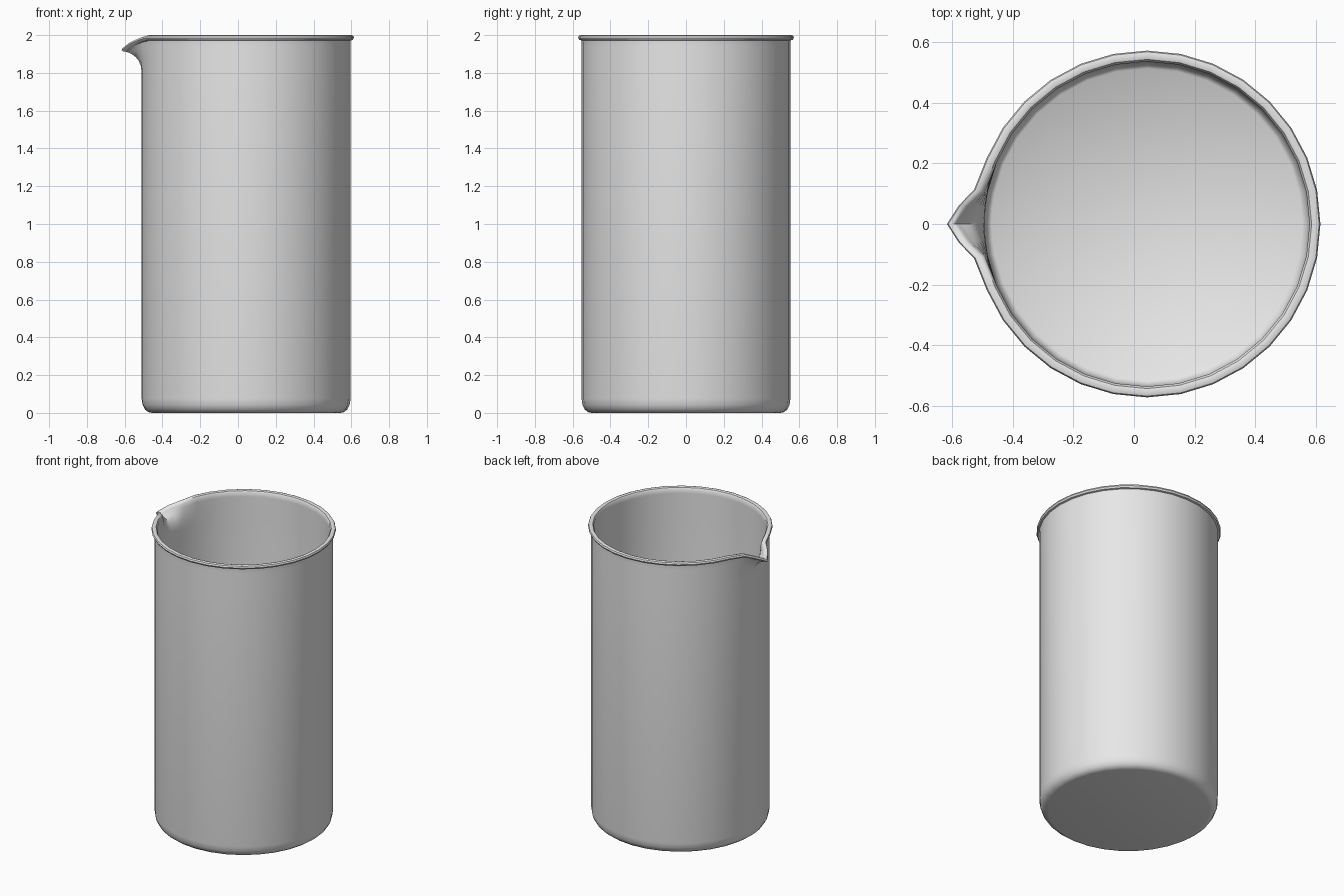
import bpy, bmesh, math

if "Cube" in bpy.data.objects:
    bpy.data.objects.remove(bpy.data.objects["Cube"])

CENTRE_X = 0.043
STEP = math.tau / 32

# Glass colour
mat = bpy.data.materials.new("pale_grey")
mat.diffuse_color = (0.8, 0.8, 0.8, 1)
mat.use_nodes = True
mat.node_tree.nodes["Principled BSDF"].inputs["Base Color"].default_value = mat.diffuse_color

# Wall cross-section (radius, height): outside foot, wall, rolled rim, inside wall, floor
wall_rows = [1.80, 1.84, 1.88, 1.91, 1.94, 1.96]
profile = [(0.498, 0.0), (0.518, 0.004), (0.536, 0.018), (0.548, 0.042), (0.553, 0.075)]
profile += [(0.553, z) for z in wall_rows]
profile += [(0.554, 1.972), (0.565, 1.975), (0.571, 1.986), (0.567, 1.996),
            (0.555, 2.0), (0.542, 1.996), (0.535, 1.985)]
profile += [(0.535, z) for z in reversed(wall_rows)]
profile += [(0.535, 0.075), (0.532, 0.05), (0.524, 0.03), (0.512, 0.02)]

# Angles around the body: 32 sides, with two extra cuts beside the spout
angles = sorted([i * STEP for i in range(32)] + [math.pi - STEP / 2, math.pi + STEP / 2])

# Spout pull: steps away from the tip -> (outward, downward)
SPOUT = {0: (0.088, 0.066), 1: (0.052, 0.035), 2: (0.010, 0.012)}


def place(r, z, a):
    out, down = SPOUT.get(round(abs(a - math.pi) / (STEP / 2)), (0, 0))
    h = min(max((z - 1.8) / 0.18, 0), 1) ** 2
    r += out * h
    return (CENTRE_X + r * math.cos(a), r * math.sin(a), z - down * h)


# Beaker body: revolve the profile and close the bottom and floor
bm = bmesh.new()
rings = [[bm.verts.new(place(r, z, a)) for a in angles] for r, z in profile]
n = len(angles)
for lower, upper in zip(rings, rings[1:]):
    for i in range(n):
        j = (i + 1) % n
        bm.faces.new((lower[i], lower[j], upper[j], upper[i]))
bm.faces.new(rings[0][::-1])
bm.faces.new(rings[-1])
bmesh.ops.recalc_face_normals(bm, faces=bm.faces)

mesh = bpy.data.meshes.new("beaker")
bm.to_mesh(mesh)
bm.free()
mesh.materials.append(mat)
beaker = bpy.data.objects.new("beaker", mesh)
bpy.context.collection.objects.link(beaker)

# Smooth shading with sharp creases kept
bpy.context.view_layer.objects.active = beaker
beaker.select_set(True)
bpy.ops.object.shade_smooth_by_angle(angle=math.radians(40))
